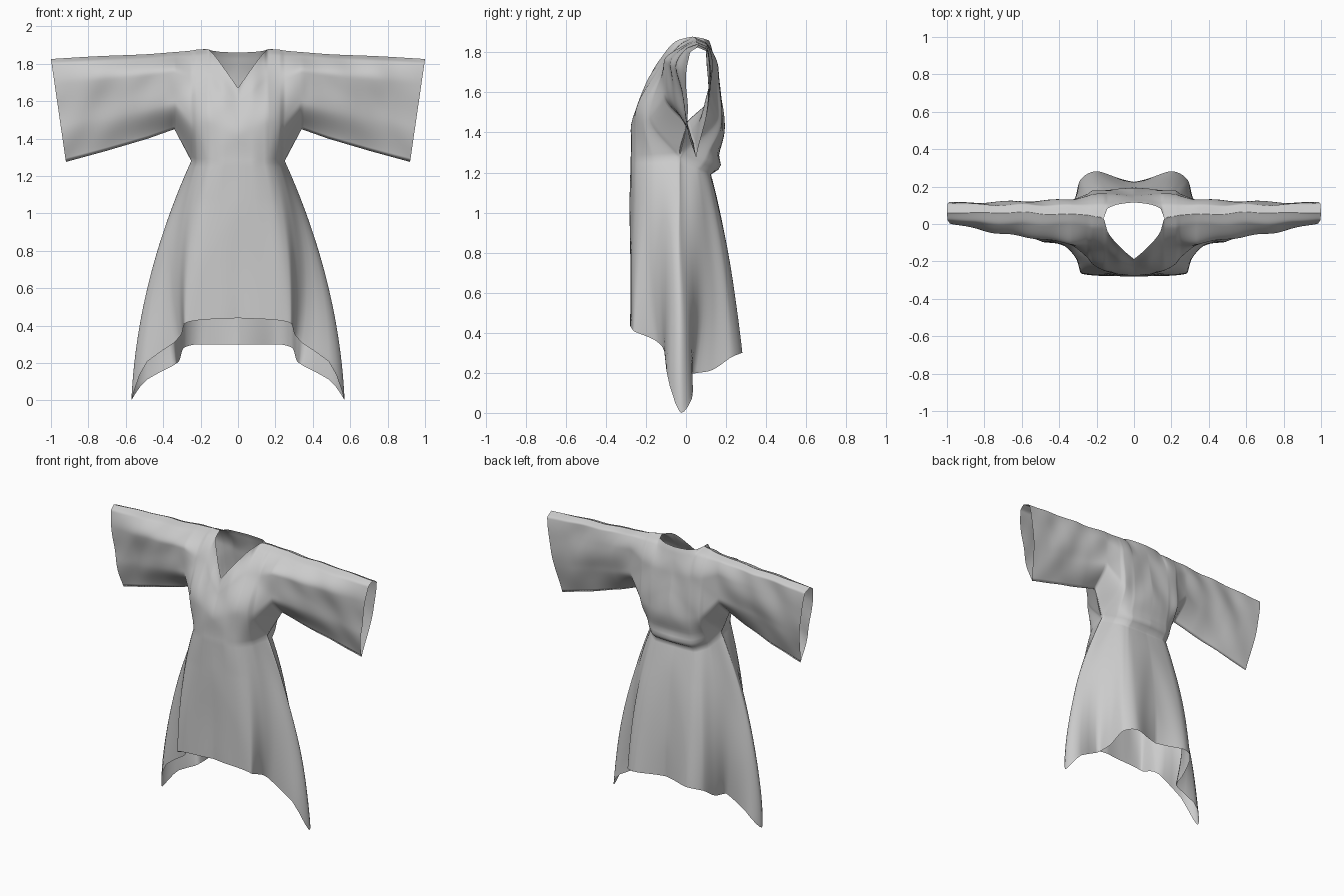
import bpy, bmesh, math
from mathutils import Vector, noise

if "Cube" in bpy.data.objects:
    bpy.data.objects.remove(bpy.data.objects["Cube"])


def pchip(xs, ys, x):
    """Smooth interpolation without overshoot."""
    n = len(xs)
    d = [(ys[i + 1] - ys[i]) / (xs[i + 1] - xs[i]) for i in range(n - 1)]

    def tan(i):
        if i == 0:
            return d[0]
        if i == n - 1:
            return d[-1]
        return 0 if d[i - 1] * d[i] <= 0 else 2 * d[i - 1] * d[i] / (d[i - 1] + d[i])
    i = max(k for k in range(n - 1) if xs[k] <= x or k == 0)
    h = xs[i + 1] - xs[i]
    t = (x - xs[i]) / h
    return ((2*t**3 - 3*t*t + 1) * ys[i] + (t**3 - 2*t*t + t) * h * tan(i)
            + (3*t*t - 2*t**3) * ys[i + 1] + (t**3 - t*t) * h * tan(i + 1))


def linear(xs, ys, x):
    i = max(k for k in range(len(xs) - 1) if xs[k] <= x or k == 0)
    return ys[i] + (ys[i + 1] - ys[i]) * (x - xs[i]) / (xs[i + 1] - xs[i])


def crumple(p, amount):
    """Soft cloth unevenness."""
    return amount * noise.noise(Vector((p[0] * 6, p[1] * 3 + 5, p[2] * 5 + p[0] * 3)))


def add_sheet(bm, rows):
    """Quad sheet from rows of points, plus its mirror image in x."""
    for side in (1, -1):
        vs = [[bm.verts.new((side * p[0], p[1], p[2])) for p in r] for r in rows]
        for a, b in zip(vs, vs[1:]):
            for j in range(len(a) - 1):
                bm.faces.new((a[j], b[j], b[j + 1], a[j + 1]))


# Bodice and sleeves: each station is x, bottom z, top z, then y from bottom to top
FRONT = [
    (0.00, 1.27, 1.67, -.28, -.275, -.225, -.195, -.19),
    (0.07, 1.27, 1.77, -.28, -.27, -.205, -.145, -.13),
    (0.14, 1.27, 1.86, -.26, -.255, -.15, -.06, -.04),
    (.165, 1.27, 1.878, -.245, -.245, -.135, -.02, .03),
    (0.22, 1.27, 1.875, -.17, -.215, -.12, -.02, .04),
    (0.25, 1.28, 1.87, -.03, -.18, -.115, -.01, .045),
    (0.34, 1.45, 1.862, 0, -.115, -.105, 0, .05),
    (0.50, 1.40, 1.85, .015, -.06, -.085, 0, .055),
    (0.75, 1.335, 1.84, .04, -.015, -.045, .005, .06),
    (1.00, 1.275, 1.825, .05, .005, 0, .02, .06)]
BACK = [
    (0.00, 1.19, 1.86, .125, .19, .165, .125, .11),
    (0.07, 1.19, 1.862, .125, .19, .165, .12, .105),
    (0.14, 1.19, 1.87, .12, .185, .165, .105, .08),
    (.165, 1.195, 1.878, .11, .18, .165, .10, .03),
    (0.22, 1.22, 1.875, .06, .175, .16, .10, .04),
    (0.25, 1.28, 1.87, -.03, .155, .15, .10, .045),
    (0.34, 1.45, 1.862, 0, .13, .13, .10, .05),
    (0.50, 1.40, 1.85, .015, .105, .12, .10, .055),
    (0.75, 1.335, 1.84, .04, .10, .115, .105, .06),
    (1.00, 1.275, 1.825, .05, .10, .12, .11, .06)]
S_KEYS = (0, .35, .75, .95, 1)
NV, SUB = 44, 10

bm = bmesh.new()
waist = []  # lower edge of the bodice, front then back
for table in (FRONT, BACK):
    cols = list(zip(*table))
    xs = cols[0]
    samples = [a + (b - a) * k / SUB for a, b in zip(xs, xs[1:]) for k in range(SUB)] + [1.0]
    rows = []
    for x in samples:
        zb = linear(xs, cols[1], x)
        zt, *ys = [pchip(xs, c, x) for c in cols[2:]]
        sleeve = max(0, (x - .34) / .66)
        row = []
        for j in range(NV + 1):
            s = math.sin(j / NV * math.pi / 2)  # denser near the shoulder ridge
            y, z = pchip(S_KEYS, ys, s), zb + (zt - zb) * s
            # diagonal drape folds fanning out from the armpit
            fold = math.sin(math.pi * s) * math.sin(math.pi * min(1, sleeve * 1.3))
            y += .008 * fold * math.sin(9 * s + 4 * x)
            # cloth bloused over the waist at the back
            if table is BACK and 0 < j and x < .25:
                y += .035 * (1 - x / .25) ** .5 * math.exp(-((s - .06) / .06) ** 2)
            p = (x - .08 * sleeve * (1 - s), y, z)
            row.append((p[0], y + crumple(p, .012), z))
        rows.append(row)
    add_sheet(bm, rows)
    waist.append([r[0] for r in rows[:5 * SUB + 1]])

# Skirt: half outlines from front centre, round the pointed side, to back centre
MIDDLE = [(0, -.28), (.18, -.275), (.26, -.245), (.305, -.18), (.355, -.12), (.43, -.075),
          (.475, -.035), (.43, .005), (.355, .065), (.30, .13), (.25, .195), (.18, .22), (0, .21)]
HEM = [(0, -.27, .44), (.20, -.28, .43), (.285, -.265, .41), (.30, -.15, .36),
       (.34, -.105, .31), (.50, -.09, .19), (.57, -.02, 0), (.50, .035, .10),
       (.34, .03, .19), (.315, .12, .21), (.29, .23, .28), (.20, .28, .30), (0, .225, .30)]


def outline(points, u):
    return [pchip(list(range(len(points))), c, u) for c in zip(*points)]


def arc_fractions(points):
    run = [0]
    for p, q in zip(points, points[1:]):
        run.append(run[-1] + (Vector(p) - Vector(q)).length)
    return [r / run[-1] for r in run]


ARC = (0, .30, .48, .64, .79, .90, 1)  # waist fraction matching each outline point
columns = [(p, pchip(ARC, range(7), f)) for p, f in zip(waist[0], arc_fractions(waist[0]))]
columns += [(p, 12 - pchip(ARC, range(7), f))
            for p, f in zip(waist[1], arc_fractions(waist[1]))][-2::-1]
rows = []
for w, u in columns:
    m, h = outline(MIDDLE, u), outline(HEM, u)
    row = []
    for j in range(41):
        t = j / 40
        a, b, c = (1 - t) * (1 - 2 * t), 4 * t * (1 - t), t * (2 * t - 1)
        x, y = (a * w[k] + b * m[k] + c * h[k] for k in (0, 1))
        z = w[2] + (h[2] - w[2]) * t
        row.append((x, y + min(1, 4 * t) * crumple((x, y, z * .4), .01), z))
    rows.append(row)
add_sheet(bm, rows)

# Sew the panels into one robe
bmesh.ops.remove_doubles(bm, verts=bm.verts, dist=0.0005)
bmesh.ops.recalc_face_normals(bm, faces=bm.faces)
me = bpy.data.meshes.new("robe")
bm.to_mesh(me)
bm.free()
me.shade_smooth()
bpy.context.collection.objects.link(bpy.data.objects.new("robe", me))
